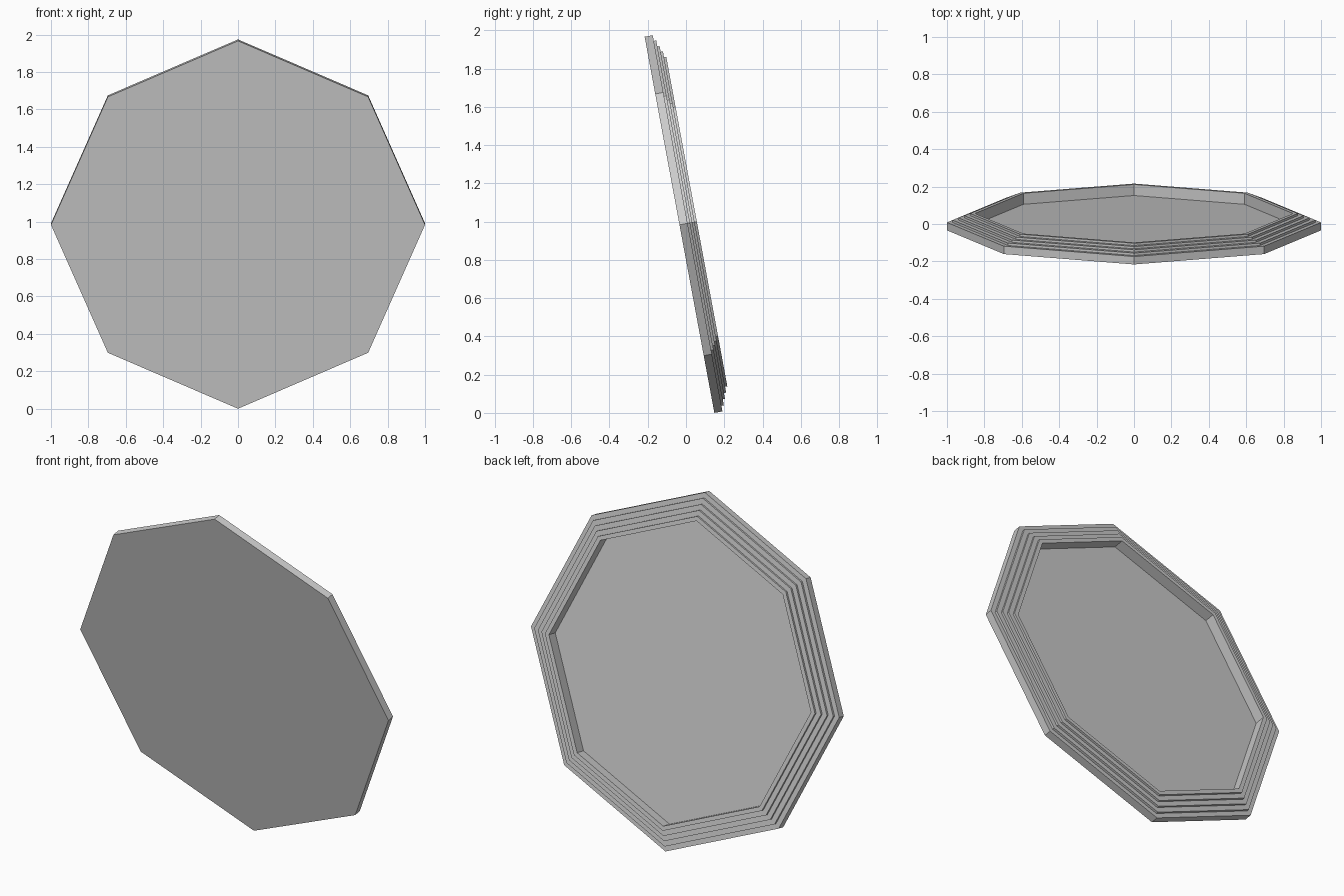
import bpy, bmesh
from math import sin, cos, pi, radians
from mathutils import Matrix, Vector

if "Cube" in bpy.data.objects:
    bpy.data.objects.remove(bpy.data.objects["Cube"])

TILT = radians(10.5)
DIAGONAL = 0.984  # diagonal corners sit slightly inside the circle


def octagon(bm, radius, height):
    ring = []
    for i in range(8):
        r = radius * (DIAGONAL if i % 2 else 1)
        a = i * pi / 4
        ring.append(bm.verts.new((r * cos(a), r * sin(a), height)))
    return ring


def bridge(bm, a, b):
    for i in range(8):
        j = (i + 1) % 8
        bm.faces.new((a[i], a[j], b[j], b[i]))


# Stepped rim profile: radius and height of each tread
steps = [(1.0, 0.043), (0.97, 0.056), (0.938, 0.068), (0.907, 0.08), (0.876, 0.092)]
profile = [(1.0, 0.0)]
for k, (r, h) in enumerate(steps):
    if k:
        profile.append((r, steps[k - 1][1]))
    profile.append((r, h))
# Recess wall down to the panel
profile += [(0.85, 0.092), (0.85, 0.032)]

bm = bmesh.new()
rings = [octagon(bm, r, h) for r, h in profile]
for a, b in zip(rings, rings[1:]):
    bridge(bm, a, b)
bm.faces.new(rings[0])    # flat front
bm.faces.new(rings[-1])   # recessed back panel
bmesh.ops.recalc_face_normals(bm, faces=bm.faces)

# Stand the plate upright with its back leaning upwards
u = Vector((0, -sin(TILT), cos(TILT)))
n = Vector((0, cos(TILT), sin(TILT)))
x = u.cross(n)
m = Matrix((x, u, n)).transposed().to_4x4()
m.translation = (0, -0.034, cos(TILT))
bm.transform(m)

mesh = bpy.data.meshes.new("octagonal_plate")
bm.to_mesh(mesh)
bm.free()
obj = bpy.data.objects.new("octagonal_plate", mesh)
bpy.context.collection.objects.link(obj)
